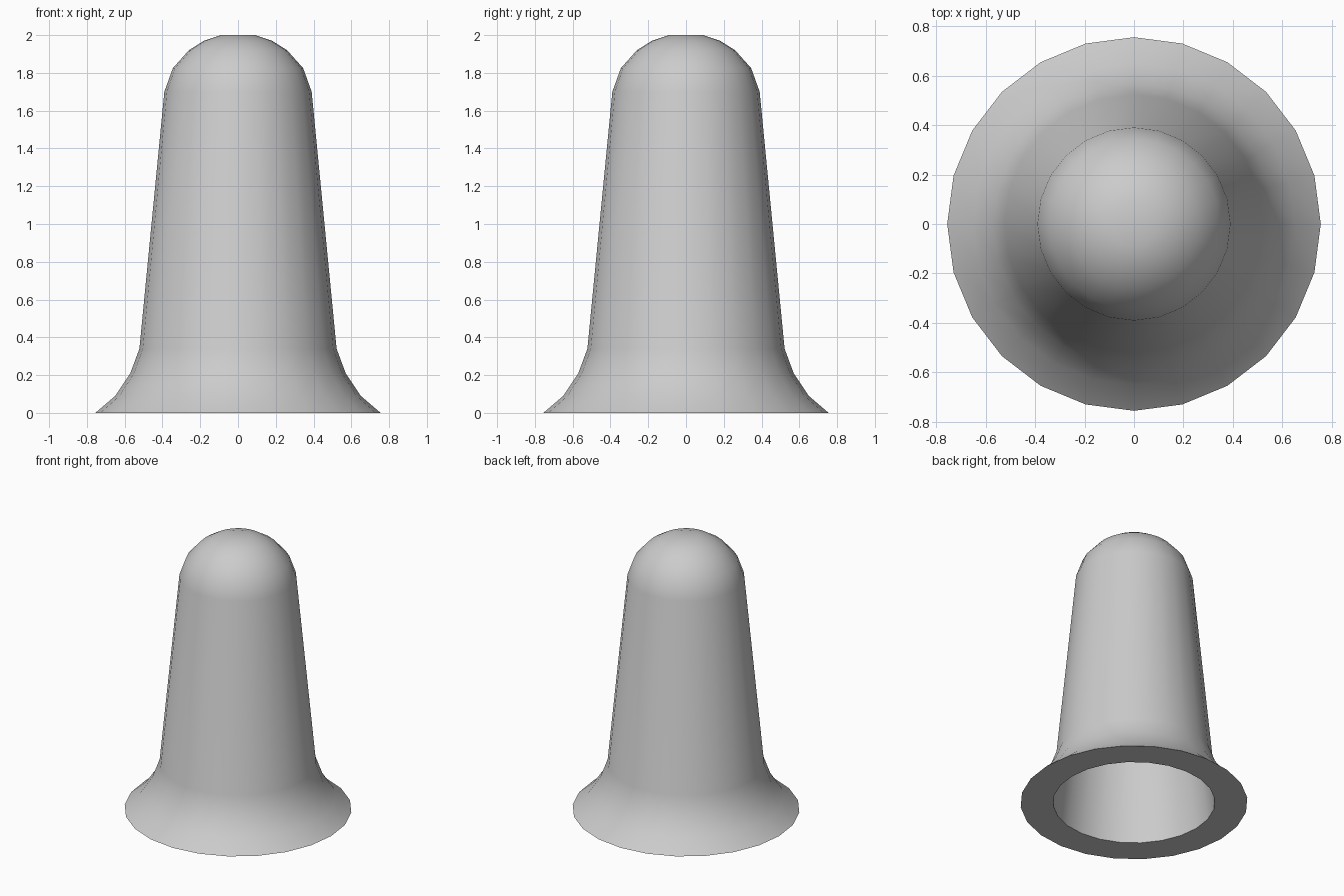
import bpy
import bmesh
from math import cos, sin, tau, radians

SIDES = 24

cube = bpy.data.objects.get("Cube")
if cube:
    bpy.data.objects.remove(cube, do_unlink=True)

# Plain grey material
grey = bpy.data.materials.new("light grey")
grey.use_nodes = True
colour = (0.6, 0.6, 0.6, 1)
grey.diffuse_color = colour
grey.node_tree.nodes["Principled BSDF"].inputs["Base Color"].default_value = colour

# Profiles as (radius, height), from the base up to the crown
outer = [(0.755, 0), (0.65, 0.09), (0.57, 0.21), (0.522, 0.34), (0.39, 1.7),
         (0.345, 1.825), (0.26, 1.92), (0.18, 1.97), (0.09, 2)]
inner = [(0.538, 0), (0.36, 1.69), (0.315, 1.8), (0.24, 1.885),
         (0.165, 1.935), (0.08, 1.96)]


def ring(bm, radius, z):
    return [bm.verts.new((radius * cos(tau * i / SIDES), radius * sin(tau * i / SIDES), z))
            for i in range(SIDES)]


def lathe(name, profile):
    """Revolve a profile whose two ends are closed with flat caps."""
    bm = bmesh.new()
    rings = [ring(bm, r, z) for r, z in profile]
    for low, high in zip(rings, rings[1:]):
        for i in range(SIDES):
            j = (i + 1) % SIDES
            bm.faces.new((low[i], low[j], high[j], high[i]))
    for end in (rings[0], rings[-1]):
        bm.faces.new(end)
    bmesh.ops.recalc_face_normals(bm, faces=bm.faces)
    mesh = bpy.data.meshes.new(name)
    bm.to_mesh(mesh)
    bm.free()
    obj = bpy.data.objects.new(name, mesh)
    bpy.context.collection.objects.link(obj)
    mesh.materials.append(grey)
    return obj


# Hollow sleeve: up the flared outside, then down the cavity wall
sleeve = lathe("flared_sleeve", outer + inner[::-1])

# Turn the two end caps and the joining band into a crown, a roof and a flat rim
bm = bmesh.new()
bm.from_mesh(sleeve.data)
caps = [f for f in bm.faces if len(f.verts) == SIDES]
link = [f for f in bm.faces
        if {round(v.co.z, 2) for v in f.verts} == {outer[-1][1], inner[-1][1]}]
bmesh.ops.delete(bm, geom=caps + link, context='FACES_ONLY')
bm.verts.ensure_lookup_table()
loops = {}
for e in bm.edges:
    if e.is_boundary:
        key = (round(e.verts[0].co.z, 2), round(e.verts[0].co.xy.length, 2))
        loops.setdefault(key, []).append(e)
base = [e for (z, r), edges in loops.items() if z == 0 for e in edges]
bmesh.ops.bridge_loops(bm, edges=base)
for (z, r), edges in loops.items():
    if z > 0:
        pole = bm.verts.new((0, 0, z))
        for e in edges:
            bm.faces.new((*e.verts, pole))
bmesh.ops.recalc_face_normals(bm, faces=bm.faces)
# The cavity is a closed shell with the outside, so all normals agree
bm.to_mesh(sleeve.data)
bm.free()

# Smooth walls with a crisp rim
bpy.ops.object.select_all(action='DESELECT')
sleeve.select_set(True)
bpy.context.view_layer.objects.active = sleeve
bpy.ops.object.shade_smooth_by_angle(angle=radians(40))
